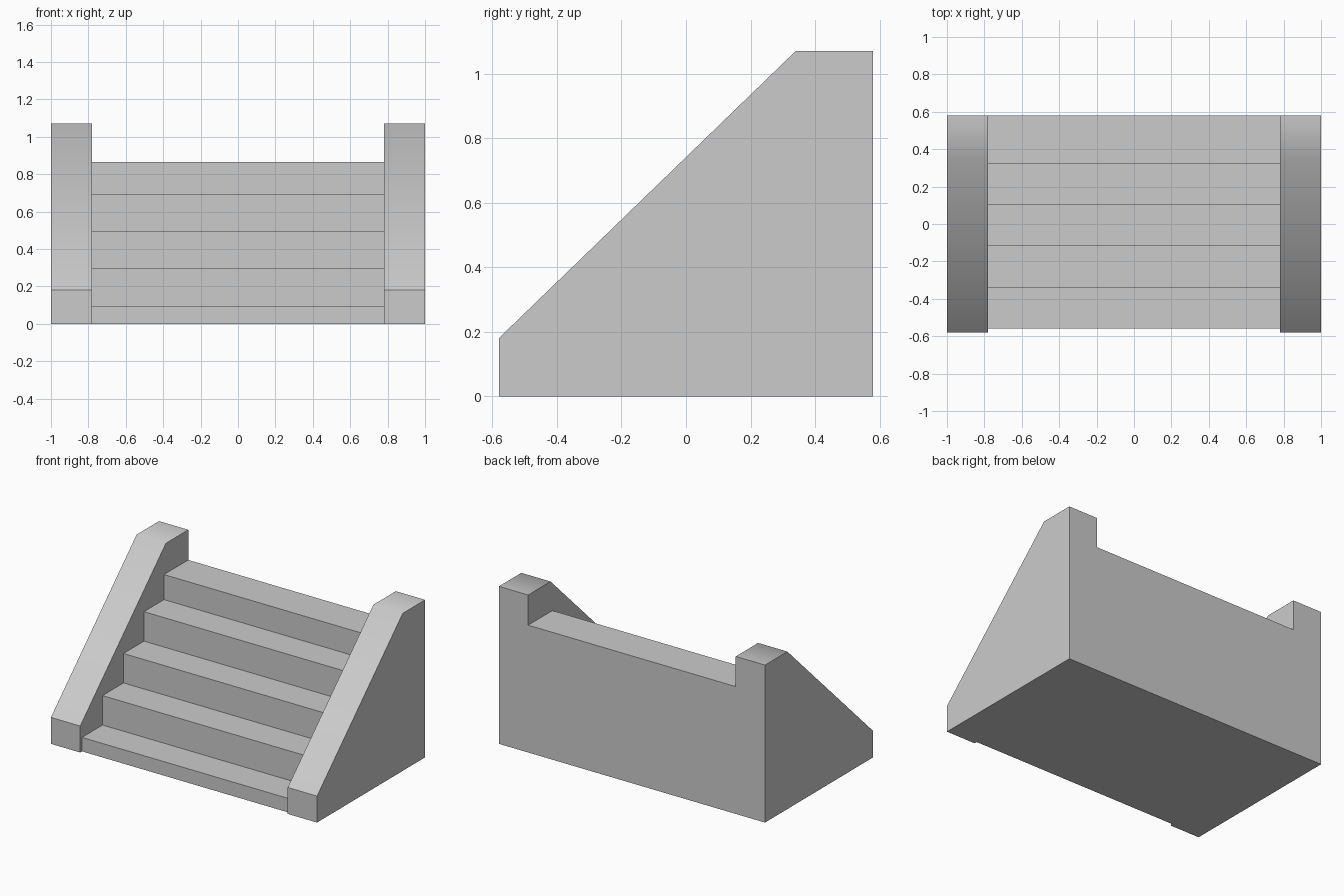
import bpy
import bmesh
import math

cube = bpy.data.objects.get("Cube")
if cube:
    bpy.data.objects.remove(cube, do_unlink=True)

# Single stone colour
stone = bpy.data.materials.new("grey stone")
stone.use_nodes = True
stone.diffuse_color = (0.6, 0.6, 0.6, 1)
stone.node_tree.nodes["Principled BSDF"].inputs["Base Color"].default_value = (0.6, 0.6, 0.6, 1)

BACK = 0.58
INNER = 0.78


def extrude_profile(name, profile, x0, x1):
    """Extrude a (y, z) outline along x into a closed solid."""
    bm = bmesh.new()
    face = bm.faces.new([bm.verts.new((x0, y, z)) for y, z in profile])
    result = bmesh.ops.extrude_face_region(bm, geom=[face])
    moved = [v for v in result["geom"] if isinstance(v, bmesh.types.BMVert)]
    bmesh.ops.translate(bm, verts=moved, vec=(x1 - x0, 0, 0))
    bmesh.ops.recalc_face_normals(bm, faces=bm.faces)
    mesh = bpy.data.meshes.new(name)
    bm.to_mesh(mesh)
    bm.free()
    mesh.materials.append(stone)
    obj = bpy.data.objects.new(name, mesh)
    bpy.context.collection.objects.link(obj)
    return obj


# Flight of steps: (front edge y, tread height z)
steps = [(-0.56, 0.095), (-0.34, 0.295), (-0.115, 0.495), (0.105, 0.695), (0.32, 0.865)]
outline = [(BACK, 0), (steps[0][0], 0)]
height = 0
for front, tread in steps:
    if height:
        outline.append((front, height))
    outline.append((front, tread))
    height = tread
outline.append((BACK, height))
extrude_profile("steps", outline, -INNER, INNER)

# Sloped side walls, softly shaded where the slope meets the flat top
wall = [(-BACK, 0), (-BACK, 0.18), (0.34, 1.07), (BACK, 1.07), (BACK, 0)]
for name, side in (("left_wall", 1), ("right_wall", -1)):
    obj = extrude_profile(name, wall, side * INNER, side)
    bpy.ops.object.select_all(action="DESELECT")
    obj.select_set(True)
    bpy.context.view_layer.objects.active = obj
    bpy.ops.object.shade_smooth_by_angle(angle=math.radians(45))
